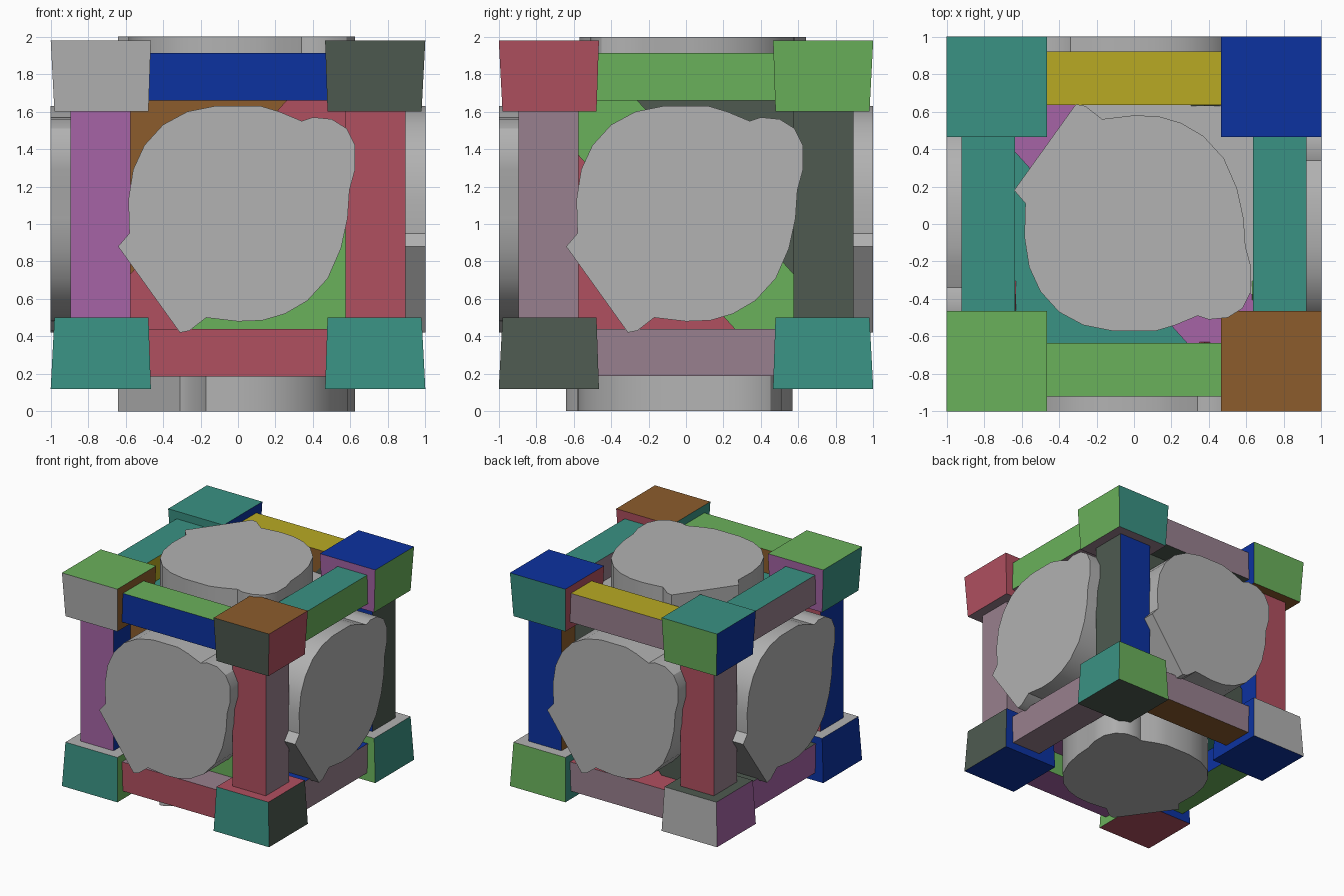
import bpy, bmesh, math
from mathutils import Vector

if "Cube" in bpy.data.objects:
    bpy.data.objects.remove(bpy.data.objects["Cube"])

ZC = 1.05  # centre height of the crate frame

# ---- colours (sRGB 0-255, converted to linear) ----
PALETTE = {
    'T': ('teal', (58, 146, 131)), 'G': ('green', (106, 177, 91)),
    'L': ('light_grey', (178, 178, 178)), 'D': ('dark_grey', (78, 90, 80)),
    'R': ('red', (176, 80, 96)), 'B': ('brown', (140, 92, 44)),
    'U': ('blue', (12, 50, 160)), 'Y': ('yellow', (184, 170, 35)),
    'P': ('purple', (166, 100, 166)), 'M': ('mauve', (152, 128, 142)),
}
MATS = {}
for key, (name, rgb) in PALETTE.items():
    m = bpy.data.materials.new(name)
    lin = [((c / 255 + 0.055) / 1.055) ** 2.4 for c in rgb]
    m.diffuse_color = (*lin, 1)
    m.use_nodes = True
    m.node_tree.nodes["Principled BSDF"].inputs["Base Color"].default_value = m.diffuse_color
    MATS[key] = m
KEYS = list(PALETTE)


def finish(name, bm, recalc=True):
    if recalc:
        bmesh.ops.recalc_face_normals(bm, faces=bm.faces[:])
    me = bpy.data.meshes.new(name)
    for k in KEYS:
        me.materials.append(MATS[k])
    bm.to_mesh(me)
    bm.free()
    ob = bpy.data.objects.new(name, me)
    bpy.context.collection.objects.link(ob)
    return ob


def block(name, lo, hi, colours, shape=None):
    """Box whose six faces (-x +x -y +y -z +z) take the letters in colours."""
    bm = bmesh.new()
    bmesh.ops.create_cube(bm, size=1)
    bm.normal_update()
    for f in bm.faces:
        axis = max(range(3), key=lambda i: abs(f.normal[i]))
        f.material_index = KEYS.index(colours[axis * 2 + (f.normal[axis] > 0)])
    for v in bm.verts:
        v.co = Vector([lo[i] if v.co[i] < 0 else hi[i] for i in range(3)])
        if shape:
            v.co = shape(v.co)
    return finish(name, bm)


def span(s, a, b):
    return (a, b) if s > 0 else (-b, -a)


# ---- corner blocks, flared towards top and bottom ----
def flare(p):
    if abs(p.z - ZC) < 0.7:
        for i in (0, 1):
            s = 1 if p[i] > 0 else -1
            p[i] = s * (0.98 if abs(p[i]) > 0.7 else 0.478)
    return p


CORNERS = {
    (-1, -1, 1): 'TBLPMG', (1, -1, 1): 'TRDRMB',
    (1, 1, 1): 'RGPTMU', (-1, 1, 1): 'UUTGBT',
    (-1, -1, -1): 'UGTURL', (1, -1, -1): 'PDTUUR',
    (1, 1, -1): 'TTGGDL', (-1, 1, -1): 'PUGLUD',
}
NAME = [{-1: 'left', 1: 'right'}, {-1: 'front', 1: 'back'}, {-1: 'bottom', 1: 'top'}]
for s, cols in CORNERS.items():
    xs, ys = span(s[0], 0.465, 1.0), span(s[1], 0.465, 1.0)
    zs = span(s[2], 0.55, 0.93)
    block('corner_' + '_'.join(NAME[i][s[i]] for i in range(3)),
          (xs[0], ys[0], ZC + zs[0]), (xs[1], ys[1], ZC + zs[1]), cols, flare)

# ---- frame bars between the corners; 0 marks the running axis ----
BARS = {
    (0, -1, 1): 'TTUBMG', (0, -1, -1): 'TTRGPM',
    (0, 1, 1): 'TTBMDY', (0, 1, -1): 'TTGMBR',
    (1, 0, 1): 'MGTTMT', (1, 0, -1): 'GMTTMU',
    (-1, 0, 1): 'MYTTGT', (-1, 0, -1): 'PUTTGD',
    (-1, -1, 0): 'UUPRTT', (1, -1, 0): 'DMRMTT',
    (1, 1, 0): 'BDUUTT', (-1, 1, 0): 'MUBRTT',
}
for s, cols in BARS.items():
    lo, hi = [0, 0, 0], [0, 0, 0]
    for i in range(3):
        if s[i] == 0:
            lo[i], hi[i] = -0.6, 0.6
        elif i == 2:
            lo[i], hi[i] = span(s[i], 0.61, 0.863)
        elif s[2] == 0:
            lo[i], hi[i] = span(s[i], 0.575, 0.895)
        else:
            lo[i], hi[i] = span(s[i], 0.635, 0.92)
    lo[2] += ZC
    hi[2] += ZC
    block('bar_' + '_'.join(NAME[i][s[i]] for i in range(3) if s[i]), lo, hi, cols)

# ---- side outline of the padded discs ----
OUTLINE = [(-.64, .88), (-.31, .42), (-.26, .43), (-.17, .5), (0, .48), (.13, .485),
           (.25, .52), (.37, .59), (.48, .71), (.55, .87), (.585, 1.03), (.595, 1.18),
           (.625, 1.29), (.625, 1.42), (.58, 1.51), (.5, 1.56), (.4, 1.57), (.34, 1.55),
           (.22, 1.6), (.12, 1.63), (-.12, 1.63), (-.27, 1.6), (-.4, 1.53), (-.5, 1.42),
           (-.56, 1.29), (-.585, 1.13), (-.58, .95)]

X, Y, Z = Vector((1, 0, 0)), Vector((0, 1, 0)), Vector((0, 0, 1))
# name: right dir, up dir, outward dir, disc up dir, plank slope, plank, upper, lower panel
SIDES = {
    'front': (X, Z, -Y, 1, 1, 'R', 'B', 'G'),
    'right': (Y, Z, X, 1, -1, 'G', 'D', 'R'),
    'back': (-X, Z, Y, 1, -1, 'D', 'R', 'B'),
    'left': (-Y, Z, -X, 1, 1, 'R', 'D', 'P'),
    'top': (X, Y, Z, -1, -1, 'P', 'L', 'T'),
    'bottom': (X, Y, -Z, 1, 1, 'P', 'T', 'P'),
}
for side, (u, v, n, dv, slope, plank, upper, lower) in SIDES.items():
    c = Vector((0, 0, ZC))

    # inner panel split in two triangles
    bm = bmesh.new()
    r, d = 0.68, 0.66
    a, b = (-r, -r * slope), (r, r * slope)
    for apex, col in (((-r * slope, r), upper), ((r * slope, -r), lower)):
        f = bm.faces.new([bm.verts.new(c + u * p + v * q + n * d) for p, q in (a, b, apex)])
        f.normal_update()
        if f.normal.dot(n) < 0:
            f.normal_flip()
        f.material_index = KEYS.index(col)
    finish('panel_' + side, bm, recalc=False)

    # diagonal plank
    ang = math.radians(48) * slope
    along = u * math.cos(ang) + v * math.sin(ang)
    across = n.cross(along)
    bm = bmesh.new()
    bmesh.ops.create_cube(bm, size=2)
    for vert in bm.verts:
        p = vert.co.copy()
        vert.co = c + along * p.x * 0.8 + across * p.y * 0.215 + n * (0.67 + 0.04 * p.z)
    for f in bm.faces:
        f.material_index = KEYS.index(plank)
    finish('diagonal_plank_' + side, bm)

    # padded disc, extruded from the panel out to the outer limit
    bm = bmesh.new()
    mid = Vector((0, 0, 1.0)) if n.z else Vector((0, 0, 1.06))
    base = [bm.verts.new(mid + u * p + v * (q - 1.06) * dv + n) for p, q in OUTLINE]
    face = bm.faces.new(base)
    ext = bmesh.ops.extrude_face_region(bm, geom=[face], use_keep_orig=True)
    for g in ext['geom']:
        if isinstance(g, bmesh.types.BMVert):
            g.co -= n * 0.36
    for f in bm.faces:
        f.material_index = KEYS.index('L')
    disc = finish('disc_' + side, bm)
    bpy.ops.object.select_all(action='DESELECT')
    disc.select_set(True)
    bpy.context.view_layer.objects.active = disc
    bpy.ops.object.shade_smooth_by_angle(angle=math.radians(30))
